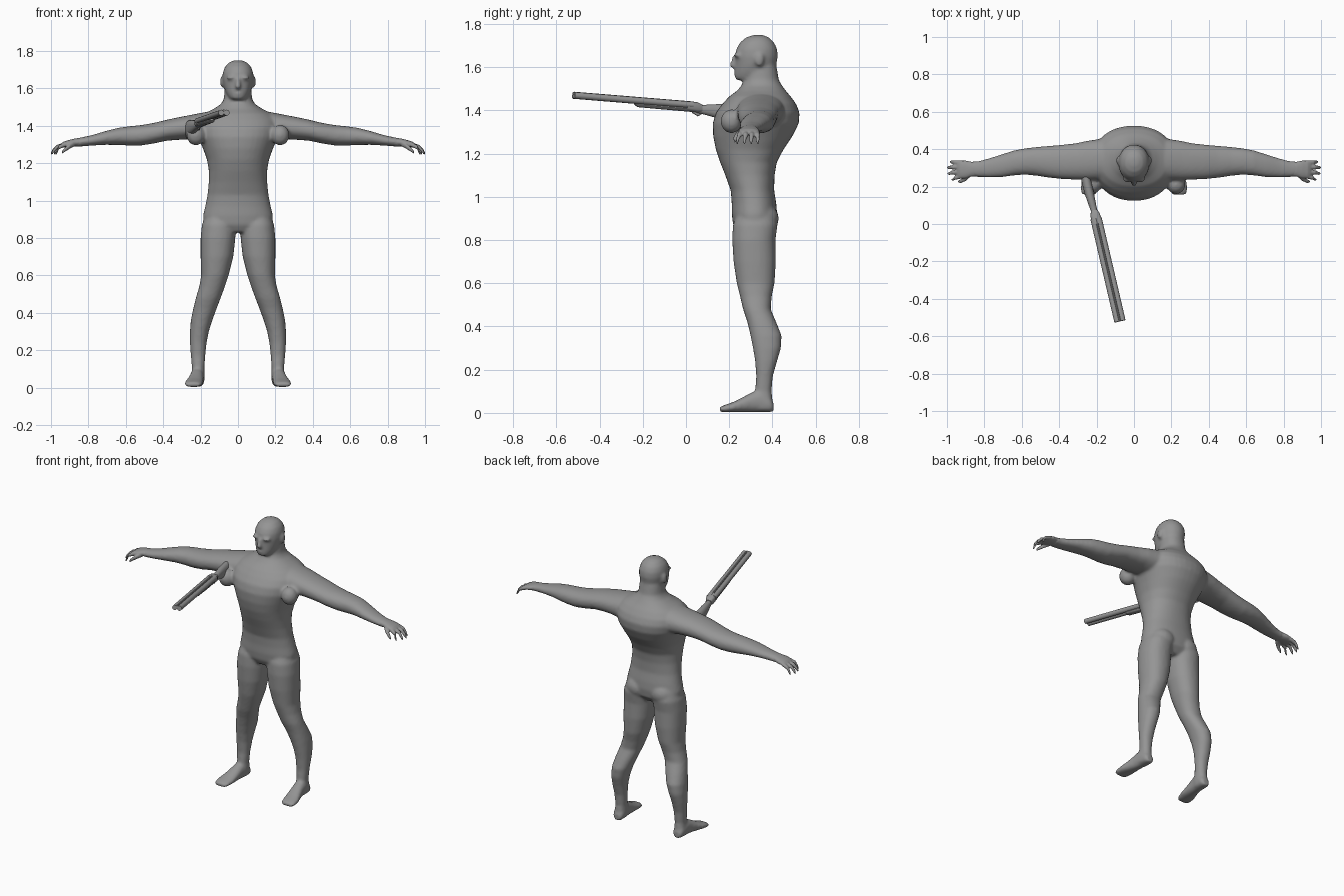
import bpy, bmesh, math
from mathutils import Vector, Matrix

grey = bpy.data.materials.new("plain_grey")
grey.diffuse_color = (0.30, 0.30, 0.30, 1)
X, Y, Z = Vector((1, 0, 0)), Vector((0, 1, 0)), Vector((0, 0, 1))


def loft(bm, rings, u, v, n=28, p=2.2):
    """Skin superellipse rings (x, y, z, radius_u, radius_v) into a closed tube."""
    loops = []
    for x, y, z, a, b in rings:
        loop = []
        for i in range(n):
            t = 2 * math.pi * i / n
            c, s = math.cos(t), math.sin(t)
            loop.append(bm.verts.new(Vector((x, y, z))
                        + u * a * math.copysign(abs(c) ** (2 / p), c)
                        + v * b * math.copysign(abs(s) ** (2 / p), s)))
        loops.append(loop)
    faces = [bm.faces.new(loops[0][::-1]), bm.faces.new(loops[-1])]
    for lo, hi in zip(loops, loops[1:]):
        for i in range(n):
            j = (i + 1) % n
            faces.append(bm.faces.new((lo[i], lo[j], hi[j], hi[i])))
    bmesh.ops.recalc_face_normals(bm, faces=faces)


def ball(bm, loc, size):
    bmesh.ops.create_uvsphere(bm, u_segments=20, v_segments=12, radius=1,
                              matrix=Matrix.Translation(loc) @ Matrix.Diagonal((*size, 1)))


def finish(name, bm, voxel=0, smooth=0, angle=180):
    me = bpy.data.meshes.new(name)
    bm.to_mesh(me)
    bm.free()
    me.materials.append(grey)
    ob = bpy.data.objects.new(name, me)
    bpy.context.collection.objects.link(ob)
    if voxel:
        r = ob.modifiers.new("blend", 'REMESH')
        r.mode, r.voxel_size, r.use_smooth_shade = 'VOXEL', voxel, True
        s = ob.modifiers.new("soften", 'SMOOTH')
        s.factor, s.iterations = 0.5, smooth
    else:
        bpy.context.view_layer.objects.active = ob
        ob.select_set(True)
        bpy.ops.object.shade_smooth_by_angle(angle=math.radians(angle))
        ob.select_set(False)
    return ob


body = bmesh.new()

# torso: z, half width, front y, back y
torso = [(.83, .10, .24, .38), (.87, .185, .218, .415), (.92, .187, .212, .422), (.97, .175, .212, .418),
         (1.03, .163, .207, .408), (1.1, .156, .182, .41), (1.16, .156, .158, .42), (1.22, .166, .138, .452),
         (1.28, .188, .126, .492), (1.34, .215, .124, .522), (1.39, .225, .138, .526), (1.43, .215, .168, .51),
         (1.465, .18, .20, .485), (1.49, .13, .235, .463), (1.515, .092, .256, .445),
         (1.54, .076, .268, .43), (1.6, .07, .275, .42)]
loft(body, [(0, (f + b) / 2, z, w, (b - f) / 2) for z, w, f, b in torso], X, Y, 40)

# head: z, half width, front y, back y
head = [(1.54, .035, .235, .32), (1.55, .05, .226, .37), (1.575, .064, .225, .40), (1.61, .076, .228, .418),
        (1.65, .083, .228, .425), (1.685, .081, .233, .422), (1.715, .07, .25, .408),
        (1.738, .049, .278, .385), (1.75, .02, .312, .355)]
loft(body, [(0, (f + b) / 2, z, w, (b - f) / 2) for z, w, f, b in head], X, Y, 32, 2.1)
loft(body, [(0, .228, 1.655, .008, .012), (0, .222, 1.625, .012, .016),
            (0, .217, 1.608, .017, .02), (0, .228, 1.596, .012, .012)], X, Y, 12)  # nose
ball(body, (0, .236, 1.572), (.028, .014, .008))                                   # mouth

# legs: z, inner x, outer x, front y, back y
leg = [(.93, .03, .17, .24, .41), (.87, .012, .193, .217, .424), (.8, .014, .2, .214, .414),
       (.7, .025, .2, .22, .416), (.6, .05, .197, .235, .41), (.54, .07, .207, .25, .397),
       (.48, .092, .225, .264, .392), (.42, .115, .24, .284, .418), (.36, .137, .252, .298, .442),
       (.3, .156, .257, .31, .44), (.24, .168, .257, .32, .422), (.17, .175, .252, .325, .402),
       (.1, .18, .246, .32, .396), (.05, .178, .252, .30, .402), (.012, .184, .25, .31, .40)]
# feet: y, x, half width, height
foot = [(.405, .215, .022, .045), (.39, .215, .035, .07), (.34, .217, .037, .105), (.30, .221, .038, .09),
        (.26, .227, .043, .068), (.22, .234, .049, .048), (.18, .239, .049, .034), (.155, .24, .036, .024)]
# arms: x, front y, back y, bottom z, top z
arm = [(.10, .24, .46, 1.31, 1.485), (.18, .235, .455, 1.32, 1.472), (.25, .235, .445, 1.328, 1.458),
       (.31, .237, .432, 1.325, 1.447), (.38, .24, .424, 1.32, 1.432), (.45, .247, .418, 1.305, 1.415),
       (.52, .258, .412, 1.294, 1.403), (.58, .264, .405, 1.294, 1.397), (.64, .26, .394, 1.297, 1.389),
       (.71, .25, .372, 1.298, 1.371), (.78, .249, .35, 1.294, 1.35), (.84, .252, .335, 1.289, 1.337),
       (.88, .255, .333, 1.288, 1.33)]

for s in (-1, 1):
    side = "right" if s < 0 else "left"
    loft(body, [(s * (i + o) / 2, (f + b) / 2, z, (o - i) / 2, (b - f) / 2) for z, i, o, f, b in leg], X, Y)
    loft(body, [(s * x, y, h / 2 + .003, w, h / 2) for y, x, w, h in foot], X, Z, 20)
    loft(body, [(s * x, (f + b) / 2, (lo + hi) / 2, (b - f) / 2, (hi - lo) / 2)
                for x, f, b, lo, hi in arm], Y, Z)
    ball(body, (s * .225, .21, 1.35), (.05, .05, .055))       # front armpit fold
    ball(body, (s * .085, .345, .90), (.085, .085, .075))     # buttock
    ball(body, (s * .084, .34, 1.635), (.012, .022, .032))    # ear
    ball(body, (s * .034, .238, 1.657), (.03, .016, .01))     # brow

    # palm, thumb and four curled fingers
    hand = bmesh.new()
    loft(hand, [(s * x, y, z, a, b) for x, y, z, a, b in
                [(.84, .293, 1.313, .038, .022), (.87, .293, 1.311, .04, .021), (.90, .292, 1.306, .048, .019),
                 (.93, .291, 1.30, .048, .016), (.945, .291, 1.295, .043, .011)]], Y, Z, 20)
    for y0, y1, tip in ((.255, .238, .975), (.28, .27, .997), (.305, .302, 1.0), (.328, .332, .985)):
        m = (.93 + tip) / 2 + .006
        loft(hand, [(s * .925, y0, 1.299, .013, .012), (s * m, (y0 + y1) / 2, 1.285, .011, .012),
                    (s * (tip - .008), y1, 1.262, .009, .012), (s * tip, y1, 1.25, .005, .009)], Y, Z, 10)
    loft(hand, [(s * .875, .268, 1.303, .016, .015), (s * .90, .243, 1.29, .014, .014),
                (s * .925, .23, 1.272, .011, .012), (s * .94, .226, 1.258, .006, .009)], Y, Z, 10)
    finish(side + "_hand", hand, .005, 2)

finish("body", body, .009, 5)

# gun frame: origin at the breech, pointing at the muzzle
breech, muzzle = Vector((-.203, .03, 1.425)), Vector((-.075, -.52, 1.47))
d = (muzzle - breech).normalized()
across = d.cross(Z).normalized()
up = across.cross(d).normalized()


def gun(name, rings, n=16, p=2.0, angle=40):
    """Loft rings given as (along, across, up, half width, half height)."""
    bm = bmesh.new()
    loft(bm, [(*(breech + d * t + across * c + up * h), a, b) for t, c, h, a, b in rings], across, up, n, p)
    finish(name, bm, angle=angle)


length = (muzzle - breech).length
for s, side in ((-1, "right"), (1, "left")):
    gun(side + "_barrel", [(0, s * .015, 0, .0155, .0155), (length, s * .015, 0, .0155, .0155)])
gun("barrel_rib", [(.0, 0, .012, .005, .005), (length, 0, .012, .005, .005)], 8)
gun("fore_end", [(-.01, 0, -.018, .024, .014), (.15, 0, -.02, .022, .011),
                 (.26, 0, -.019, .02, .011), (.275, 0, -.014, .014, .006)])
gun("receiver", [(-.045, 0, -.012, .018, .018), (-.02, 0, -.008, .026, .024), (.03, 0, -.006, .028, .022)], 20, 3)
gun("trigger_guard", [(-.05, 0, -.03, .004, .006), (-.03, 0, -.042, .005, .008), (.0, 0, -.03, .004, .006)], 8)

# shoulder stock: x, y, z, half width, half height
stock = bmesh.new()
loft(stock, [(-.205, .03, 1.415, .018, .017), (-.21, .06, 1.405, .017, .018), (-.222, .10, 1.402, .02, .025),
             (-.238, .16, 1.395, .025, .035), (-.252, .22, 1.385, .027, .044), (-.26, .265, 1.38, .026, .05)],
     X, Z, 20)
finish("stock", stock, angle=40)
